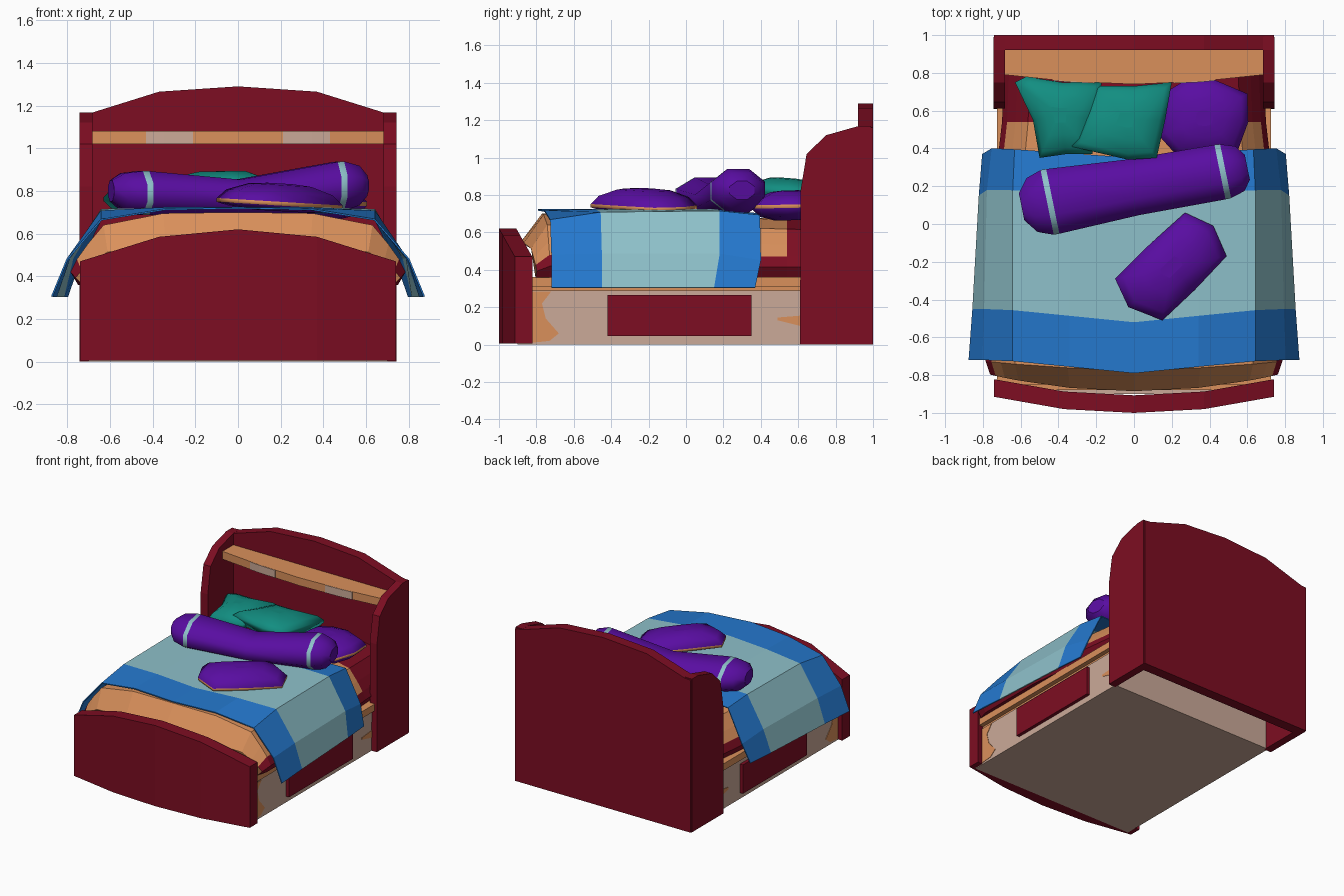
import bpy, bmesh, math

if "Cube" in bpy.data.objects:
    bpy.data.objects.remove(bpy.data.objects["Cube"])


def material(name, rgb):
    m = bpy.data.materials.new(name)
    m.diffuse_color = (*rgb, 1)
    m.use_nodes = True
    m.node_tree.nodes["Principled BSDF"].inputs["Base Color"].default_value = m.diffuse_color
    return m


RED = material("dark red", (0.205, 0.004, 0.016))
TAN = material("tan", (0.70, 0.28, 0.105))
BEIGE = material("pale beige", (0.60, 0.40, 0.315))
BLUE = material("blue", (0.018, 0.19, 0.62))
PALE = material("pale blue", (0.27, 0.53, 0.59))
PURPLE = material("purple", (0.10, 0.004, 0.36))
TEAL = material("teal", (0.006, 0.27, 0.22))


def loft(name, sections, mats, rule=lambda i, j: 0, closed=True, smooth=False):
    """Skin a list of equal-length point loops; closed loops are capped."""
    bm = bmesh.new()
    rows = [[bm.verts.new(p) for p in s] for s in sections]
    n = len(rows[0])
    for i in range(len(rows) - 1):
        for j in range(n if closed else n - 1):
            k = (j + 1) % n
            f = bm.faces.new((rows[i][j], rows[i][k], rows[i + 1][k], rows[i + 1][j]))
            f.material_index = rule(i, j)
            f.smooth = smooth
    if closed:
        bm.faces.new(rows[0])
        bm.faces.new(rows[-1])
    bmesh.ops.recalc_face_normals(bm, faces=bm.faces)
    me = bpy.data.meshes.new(name)
    bm.to_mesh(me)
    bm.free()
    for m in mats:
        me.materials.append(m)
    ob = bpy.data.objects.new(name, me)
    bpy.context.collection.objects.link(ob)
    return ob


def prism(name, pts, axis, a, b, mat):
    """Extrude a flat outline along an axis from a to b."""
    place = {'x': lambda p, t: (t, p[0], p[1]),
             'y': lambda p, t: (p[0], t, p[1]),
             'z': lambda p, t: (p[0], p[1], t)}[axis]
    return loft(name, [[place(p, t) for p in pts] for t in (a, b)], [mat])


def box(name, x0, x1, y0, y1, z0, z1, mat):
    return prism(name, [(x0, y0), (x1, y0), (x1, y1), (x0, y1)], 'z', z0, z1, mat)


def mirrored(half):
    return [(-x, z) for x, z in reversed(half) if x > 0] + half


# headboard panel and side wings
arch = mirrored([(0, 1.29), (0.37, 1.265), (0.69, 1.165), (0.74, 1.16), (0.74, 0)])
prism("headboard", arch, 'y', 0.92, 1.0, RED)
wing = [(0.61, 0), (0.99, 0), (0.99, 1.168), (0.92, 1.168), (0.75, 1.12), (0.645, 1.02), (0.612, 0.82)]
for side, s in (("left", -1), ("right", 1)):
    prism(side + "_wing", wing, 'x', s * 0.683, s * 0.743, RED)

# shelf with pale patches on its front edge
prism("shelf", [(-0.685, 0.79), (-0.35, 0.755), (0, 0.74), (0.35, 0.755), (0.685, 0.79),
                (0.685, 0.93), (-0.685, 0.93)], 'z', 1.02, 1.08, TAN)
for side, s in (("left", -1), ("right", 1)):
    prism(side + "_shelf_patch", [(s * 0.21, 0.745), (s * 0.35, 0.751), (s * 0.43, 0.759),
                                  (s * 0.43, 0.766), (s * 0.35, 0.758), (s * 0.21, 0.752)],
          'z', 1.021, 1.079, BEIGE)

# curved footboard
foot = []
for x, y, z in ((-0.74, -0.915, 0.47), (-0.37, -0.98, 0.585), (0, -1, 0.62),
                (0.37, -0.98, 0.585), (0.74, -0.915, 0.47)):
    foot.append([(x, y, 0.005), (x, y, z), (x, y + 0.093, z), (x, y + 0.093, 0.005)])
loft("footboard", foot, [RED])

# base, slat board, drawers and wood patches
box("base", -0.70, 0.70, -0.90, 0.63, 0, 0.29, BEIGE)
box("slat_core", -0.69, 0.69, -0.88, 0.90, 0.285, 0.33, TAN)
box("slat_board", -0.725, 0.725, -0.85, 0.92, 0.31, 0.362, TAN)
patch_front = [(-0.825, 0.01), (-0.73, 0.02), (-0.68, 0.06), (-0.75, 0.14), (-0.77, 0.22),
               (-0.72, 0.285), (-0.825, 0.285)]
patch_back = [(0.61, 0.10), (0.61, 0.155), (0.49, 0.145), (0.49, 0.13)]
for side, s in (("left", -1), ("right", 1)):
    dx = sorted((s * 0.69, s * 0.725))
    box(side + "_drawer", *dx, -0.42, 0.35, 0.045, 0.265, RED)
    prism(side + "_front_wood_patch", patch_front, 'x', s * 0.697, s * 0.703, TAN)
    prism(side + "_back_wood_patch", patch_back, 'x', s * 0.697, s * 0.703, TAN)

# mattress: tan top, red sides and head end
profile = mirrored([(0, 0.70), (0.35, 0.695), (0.63, 0.64), (0.705, 0.55), (0.755, 0.48),
                    (0.785, 0.42), (0.75, 0.36)])
rows = []
for y, bow, sx, sz in ((-0.885, 0.08, 0.97, 0.55), (-0.77, 0.04, 1, 1), (-0.2, 0, 1, 1),
                       (0.54, 0, 0.89, 0.92), (0.915, 0, 0.87, 0.9)):
    rows.append([(x * sx, y + bow * (x / 0.75) ** 2, 0.36 + (z - 0.36) * sz) for x, z in profile])
loft("mattress", rows, [TAN, RED],
     lambda i, j: 1 if i == 3 or j < 2 or j > 9 else 0, smooth=False)

# draped blanket with a blue band at each end
drape = []
for y, bow, xs, zs in ((-0.72, 0.07, (0, 0.34, 0.64, 0.80, 0.872), (0.72, 0.714, 0.665, 0.48, 0.305)),
                       (-0.45, 0.07, (0, 0.34, 0.64, 0.79, 0.852), (0.72, 0.72, 0.705, 0.485, 0.305)),
                       (0.18, 0.02, (0, 0.34, 0.64, 0.775, 0.818), (0.72, 0.72, 0.712, 0.485, 0.305)),
                       (0.40, 0.05, (0, 0.34, 0.63, 0.75, 0.80), (0.70, 0.70, 0.69, 0.45, 0.305))):
    lag = -0.03 if y > 0 else 0
    half = list(zip(xs, zs))
    drape.append([(x, y - bow * max(0, 1 - abs(x) / 0.7) + (lag if z < 0.4 else 0), z)
                  for x, z in mirrored(half)])
blanket = loft("blanket", drape, [PALE, BLUE], lambda i, j: 0 if i == 1 else 1, closed=False)
mod = blanket.modifiers.new("thickness", 'SOLIDIFY')
mod.thickness = 0.008
mod.offset = 0


def pillow(name, outline, z0, up, down, tilt, mats):
    """Puffed shape from an outline; the seam band takes the last material."""
    cx = sum(p[0] for p in outline) / len(outline)
    cy = sum(p[1] for p in outline) / len(outline)
    rings = []
    for s, h in ((0.4, -down), (0.8, -down * 0.7), (1, -0.009), (1, 0.009),
                 (0.85, up * 0.55), (0.5, up * 0.92), (0.2, up)):
        rings.append([(cx + (x - cx) * s, cy + (y - cy) * s,
                       z0 + h + (tilt[0] * (x - cx) + tilt[1] * (y - cy)) * s) for x, y in outline])
    return loft(name, rings, mats, lambda i, j: len(mats) - 1 if i == 2 else 0, smooth=True)


# square teal pillows with pinched edges
pillow("teal_pillow_left", [(-0.63, 0.75), (-0.57, 0.78), (-0.38, 0.75), (-0.17, 0.75), (-0.21, 0.55),
                            (-0.22, 0.37), (-0.36, 0.37), (-0.50, 0.35), (-0.535, 0.55)],
       0.78, 0.08, 0.08, (0.08, 0), [TEAL])
pillow("teal_pillow_middle", [(-0.20, 0.73), (0, 0.73), (0.20, 0.75), (0.165, 0.55), (0.12, 0.35),
                              (-0.03, 0.34), (-0.33, 0.41), (-0.26, 0.57)],
       0.815, 0.075, 0.09, (0, -0.08), [TEAL])

# purple cushions with tan piping
pillow("purple_cushion_back", [(0.13, 0.47), (0.17, 0.70), (0.27, 0.76), (0.41, 0.77), (0.60, 0.69),
                               (0.605, 0.54), (0.55, 0.39), (0.40, 0.35), (0.22, 0.37)],
       0.74, 0.085, 0.075, (0, 0.02), [PURPLE, TAN])
pillow("purple_cushion_front", [(0.27, 0.06), (0.42, -0.01), (0.49, -0.17), (0.32, -0.35), (0.15, -0.51),
                                (-0.03, -0.44), (-0.10, -0.29), (0.07, -0.12)],
       0.74, 0.095, 0.035, (-0.06, 0), [PURPLE, TAN])

# bolster: eight-sided roll with a pale stripe near each end
stations = [(-0.595, 0.075, 0.05, 0.80), (-0.54, 0.15, 0.09, 0.795), (-0.46, 0.18, 0.105, 0.79),
            (-0.43, 0.18, 0.105, 0.79), (0.0, 0.155, 0.09, 0.765), (0.455, 0.152, 0.118, 0.82),
            (0.485, 0.15, 0.118, 0.823), (0.56, 0.125, 0.095, 0.825), (0.60, 0.07, 0.05, 0.825)]
rolls = []
for x, ry, rz, cz in stations:
    cy = 0.195 + 0.175 * x
    ring = []
    for k in range(8):
        a = math.tau * (k + 0.5) / 8
        u, v = math.cos(a) * ry * 1.05, math.sin(a) * rz * 1.06
        ring.append((x - 0.2 * u, cy + 0.98 * u, cz + v))
    rolls.append(ring)
loft("bolster", rolls, [PURPLE, PALE], lambda i, j: 1 if i in (2, 5) else 0, smooth=True)
